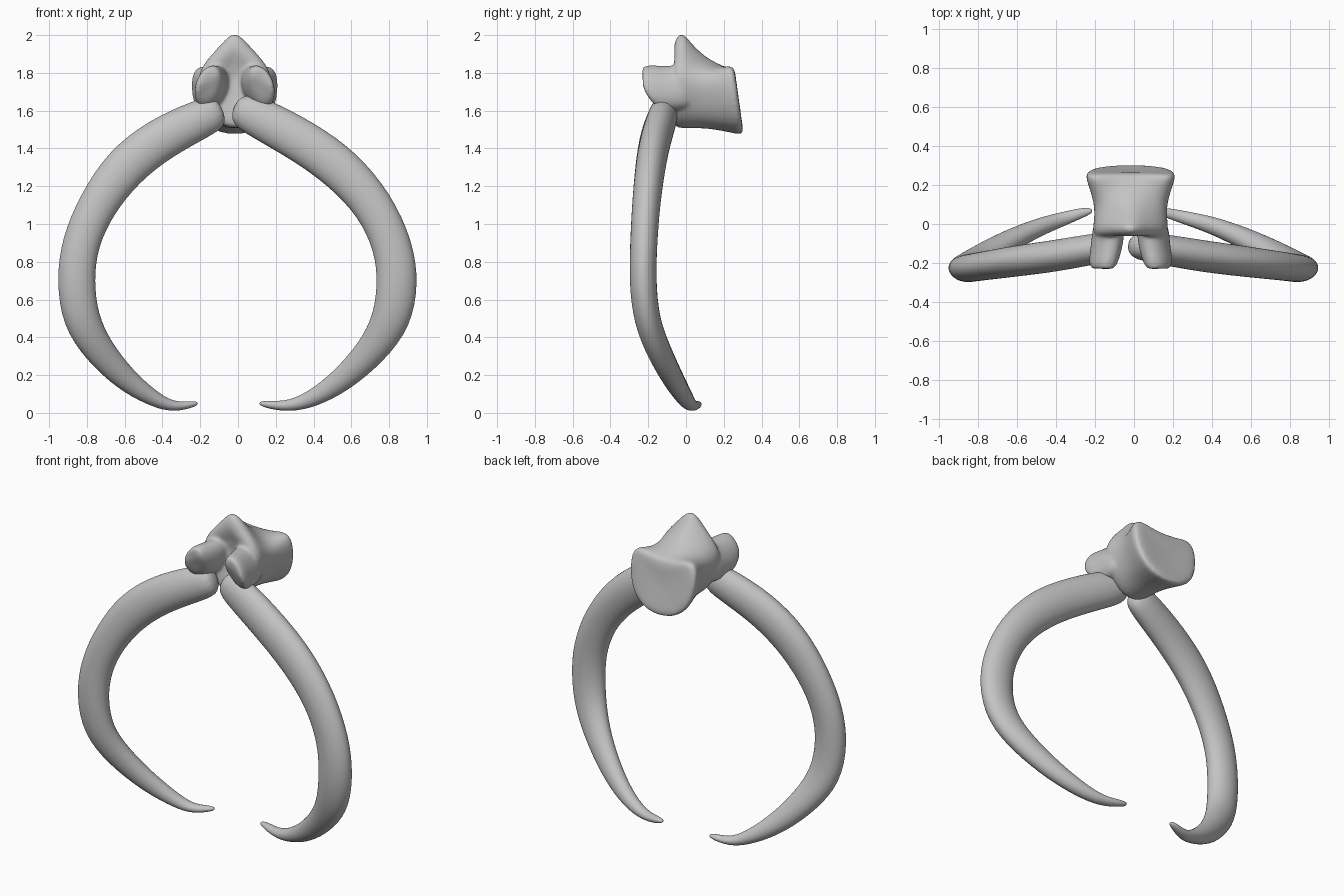
import bpy, bmesh, math
from mathutils import Vector

cube = bpy.data.objects.get("Cube")
if cube:
    bpy.data.objects.remove(cube)

bone = bpy.data.materials.new("bone_grey")
bone.use_nodes = True
GREY = (0.55, 0.55, 0.55, 1)
bone.diffuse_color = GREY
bone.node_tree.nodes["Principled BSDF"].inputs["Base Color"].default_value = GREY


def loft(bm, rings, start_tip=None, end_tip=None):
    """Skin closed rings of points; ends are fanned to a tip or capped flat."""
    loops = [[bm.verts.new(p) for p in ring] for ring in rings]
    n = len(loops[0])
    for a, b in zip(loops, loops[1:]):
        for i in range(n):
            bm.faces.new((a[i], a[(i + 1) % n], b[(i + 1) % n], b[i]))
    for loop, tip in ((loops[0], start_tip), (loops[-1], end_tip)):
        if tip is None:
            bm.faces.new(loop)
        else:
            v = bm.verts.new(tip)
            for i in range(n):
                bm.faces.new((loop[i], loop[(i + 1) % n], v))


def make_object(name, bm):
    bmesh.ops.recalc_face_normals(bm, faces=bm.faces)
    mesh = bpy.data.meshes.new(name)
    bm.to_mesh(mesh)
    bm.free()
    for p in mesh.polygons:
        p.use_smooth = True
    mesh.materials.append(bone)
    obj = bpy.data.objects.new(name, mesh)
    bpy.context.collection.objects.link(obj)
    sub = obj.modifiers.new("Smooth form", 'SUBSURF')
    sub.levels = sub.render_levels = 2
    return obj


# Ribs: depth position and half depth shared, side outline given per rib
DEPTH = [(-.11, .07), (-.125, .08), (-.165, .082), (-.19, .08), (-.212, .075),
         (-.225, .072), (-.23, .072), (-.21, .07), (-.145, .065), (-.065, .055),
         (-.005, .045), (.03, .035), (.06, .025), (.068, .014)]


def make_rib(name, path):
    pts = [Vector((x, y, z)) for (x, z, w), (y, d) in zip(path, DEPTH)]
    rings = []
    for i, c in enumerate(pts):
        t = (pts[min(i + 1, len(pts) - 1)] - pts[max(i - 1, 0)]).normalized()
        side = t.cross(Vector((0, 1, 0))).normalized()
        deep = side.cross(t)
        w, d = path[i][2] * 1.03, DEPTH[i][1] * 1.03
        rings.append([c + side * w * math.cos(a) + deep * d * math.sin(a)
                      for a in (k * math.tau / 12 for k in range(12))])
    bm = bmesh.new()
    loft(bm, rings, pts[0] + (pts[0] - pts[1]) * 0.25, pts[-1] + (pts[-1] - pts[-2]) * 0.2)
    return make_object(name, bm)


make_rib("left_rib", [
    (.0, 1.61, .09), (.12, 1.56, .112), (.35, 1.435, .116), (.55, 1.295, .118),
    (.725, 1.1, .106), (.825, .88, .106), (.848, .69, .111), (.818, .49, .106),
    (.71, .325, .083), (.55, .17, .065), (.4, .075, .047), (.27, .032, .03),
    (.16, .044, .021), (.12, .05, .012)])
make_rib("right_rib", [
    (-.1, 1.6, .09), (-.19, 1.56, .105), (-.41, 1.455, .116), (-.605, 1.305, .118),
    (-.75, 1.1, .103), (-.838, .9, .1), (-.862, .7, .101), (-.835, .49, .1),
    (-.74, .33, .083), (-.6, .178, .065), (-.46, .08, .045), (-.35, .03, .028),
    (-.26, .042, .02), (-.22, .05, .012)])

# Vertebra body: half sections from crown to base, mirrored about the mid plane
MID = -0.018
SECTIONS = [
    (.28, [(0, 1.82), (.1, 1.83), (.23, 1.87), (.24, 1.68), (.17, 1.51), (0, 1.46)]),
    (.24, [(0, 1.83), (.1, 1.84), (.23, 1.87), (.24, 1.68), (.17, 1.52), (0, 1.47)]),
    (.11, [(0, 1.91), (.1, 1.85), (.2, 1.79), (.175, 1.67), (.13, 1.55), (0, 1.5)]),
    (.02, [(0, 2.0), (.08, 1.93), (.2, 1.81), (.18, 1.68), (.12, 1.55), (0, 1.5)]),
    (-.035, [(0, 2.09), (.09, 1.96), (.2, 1.84), (.2, 1.7), (.12, 1.55), (0, 1.5)]),
    (-.085, [(0, 1.97), (.08, 1.88), (.18, 1.82), (.18, 1.7), (.1, 1.56), (0, 1.51)])]
bm = bmesh.new()
rings = []
for y, half in SECTIONS:
    full = half + [(-x, z) for x, z in half[-2:0:-1]]
    lean = 0.14 * max(0, y) / 0.28          # rear face leans back toward the base
    rings.append([(MID + x, y + lean * (1.68 - z), z) for x, z in full])
loft(bm, rings, (MID, .265, 1.66), (MID, -.01, 1.8))

# Forward wings of the vertebra: drooping leaf shapes on each side of the notch
WING = [(.03, .02, .2, 1.62, 1.86), (-.1, .03, .205, 1.61, 1.85),
        (-.18, .05, .22, 1.61, 1.855), (-.225, .07, .215, 1.66, 1.85),
        (-.24, .09, .2, 1.7, 1.83)]
for s in (-1, 1):
    rings = []
    for y, xi, xo, lo, hi in WING:
        ring = []
        for k in range(10):
            a = k * math.tau / 10
            u, v = math.cos(a), math.sin(a)
            x = (xi + xo) / 2 + u * (xo - xi) / 2
            z = (lo + hi) / 2 + v * (hi - lo) / 2 - 0.035 * u
            ring.append((MID + s * x, y + 0.04 * max(0, -v), z))
        rings.append(ring)
    loft(bm, rings)

vertebra = make_object("vertebra", bm)
remesh = vertebra.modifiers.new("Fuse", 'REMESH')
remesh.mode = 'VOXEL'
remesh.voxel_size = 0.01
remesh.use_smooth_shade = True
soften = vertebra.modifiers.new("Soften", 'SMOOTH')
soften.factor = 0.5
soften.iterations = 8

# Bake the fused vertebra and set its exact overall size
deps = bpy.context.evaluated_depsgraph_get()
baked = bpy.data.meshes.new_from_object(vertebra.evaluated_get(deps))
vertebra.modifiers.clear()
vertebra.data = baked
low, high = Vector((-.243, -.23, 1.478)), Vector((.208, .3, 2.0))
for axis in range(3):
    values = [v.co[axis] for v in baked.vertices]
    a, b = min(values), max(values)
    scale = (high[axis] - low[axis]) / (b - a)
    for v in baked.vertices:
        v.co[axis] = low[axis] + (v.co[axis] - a) * scale
for p in baked.polygons:
    p.use_smooth = True
